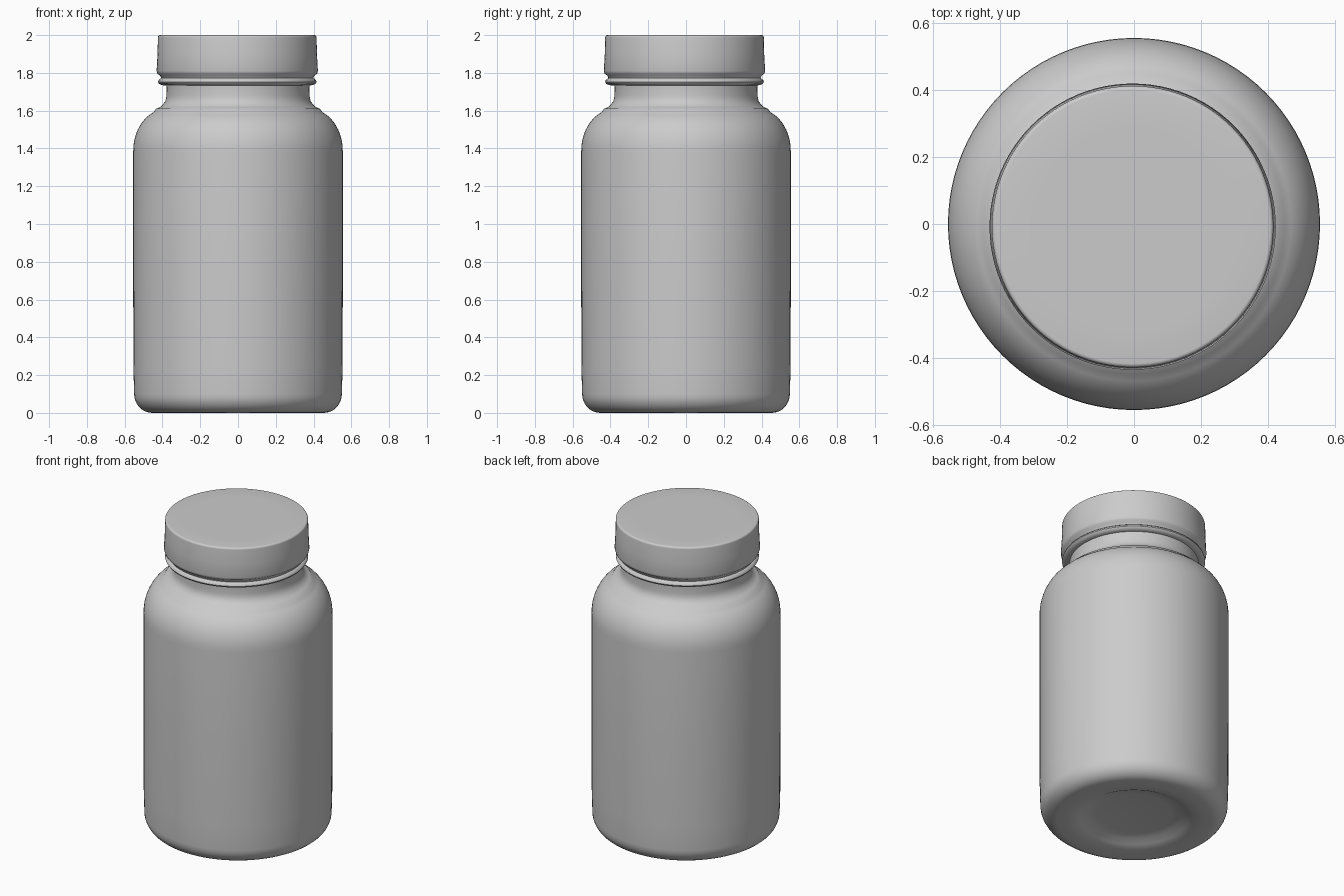
import bpy
import bmesh
import math
from mathutils import Vector

cube = bpy.data.objects.get("Cube")
if cube:
    bpy.data.objects.remove(cube, do_unlink=True)

# One plain grey for every part
GREY = (0.6, 0.6, 0.6, 1.0)
mat = bpy.data.materials.new("plain grey")
mat.use_nodes = True
mat.diffuse_color = GREY
bsdf = mat.node_tree.nodes["Principled BSDF"]
bsdf.inputs["Base Color"].default_value = GREY
bsdf.inputs["Roughness"].default_value = 0.6


def arc(cx, cz, rx, rz, start, end, steps=8):
    """Profile points along an elliptical arc, angles in degrees."""
    angles = [math.radians(start + (end - start) * i / steps) for i in range(steps + 1)]
    return [(cx + rx * math.cos(a), cz + rz * math.sin(a)) for a in angles]


def lathe(name, profile, offset=(0, 0), closed=False, sides=96):
    """Revolve a radius/height profile around the vertical axis."""
    bm = bmesh.new()
    verts = [bm.verts.new((r, 0, z)) for r, z in profile]
    edges = [bm.edges.new(pair) for pair in zip(verts, verts[1:])]
    if closed:
        edges.append(bm.edges.new((verts[-1], verts[0])))
    bmesh.ops.spin(bm, geom=verts + edges, cent=Vector(), axis=(0, 0, 1),
                   angle=math.tau, steps=sides)
    bmesh.ops.remove_doubles(bm, verts=bm.verts, dist=0.0005)
    bmesh.ops.recalc_face_normals(bm, faces=bm.faces)
    mesh = bpy.data.meshes.new(name)
    bm.to_mesh(mesh)
    bm.free()
    mesh.materials.append(mat)
    obj = bpy.data.objects.new(name, mesh)
    obj.location = (*offset, 0)
    bpy.context.collection.objects.link(obj)
    bpy.ops.object.select_all(action="DESELECT")
    obj.select_set(True)
    bpy.context.view_layer.objects.active = obj
    bpy.ops.object.shade_smooth_by_angle(angle=math.radians(40))
    return obj


# Bottle: dished base, rounded foot, straight wall, shoulder and flared neck
base = [(0, 0.045), (0.22, 0.043), (0.28, 0.035), (0.32, 0.015), (0.355, 0.003), (0.4, 0)]
foot = arc(0.453, 0.1, 0.097, 0.1, -90, 0)
wall = [(0.554, 0.25), (0.555, 0.8), (0.555, 1.38)]
shoulder = arc(0.385, 1.385, 0.17, 0.222, 8, 68)
neck = arc(0.452, 1.68, 0.073, 0.072, 255, 180, 6) + [(0.378, 1.72), (0.383, 1.79)]
lathe("bottle", base + foot + wall + shoulder + neck)

# Thin tamper ring under the cap, a touch off centre like the cap
CAP_OFFSET = (-0.004, -0.008)
lathe("tamper_ring", [(0.375, 1.733), (0.398, 1.735), (0.414, 1.742), (0.42, 1.752),
                      (0.417, 1.762), (0.404, 1.772), (0.375, 1.772)],
      CAP_OFFSET, closed=True)

# Cap: chamfered lower lip, upright side, softly rounded flat top
lip = [(0.375, 1.768), (0.402, 1.77), (0.408, 1.785), (0.423, 1.796), (0.427, 1.81)]
rim = arc(0.408, 1.988, 0.012, 0.012, 0, 90, 5)
lathe("cap", lip + [(0.422, 1.9)] + rim + [(0.3, 2.0), (0, 2.0)], CAP_OFFSET)
